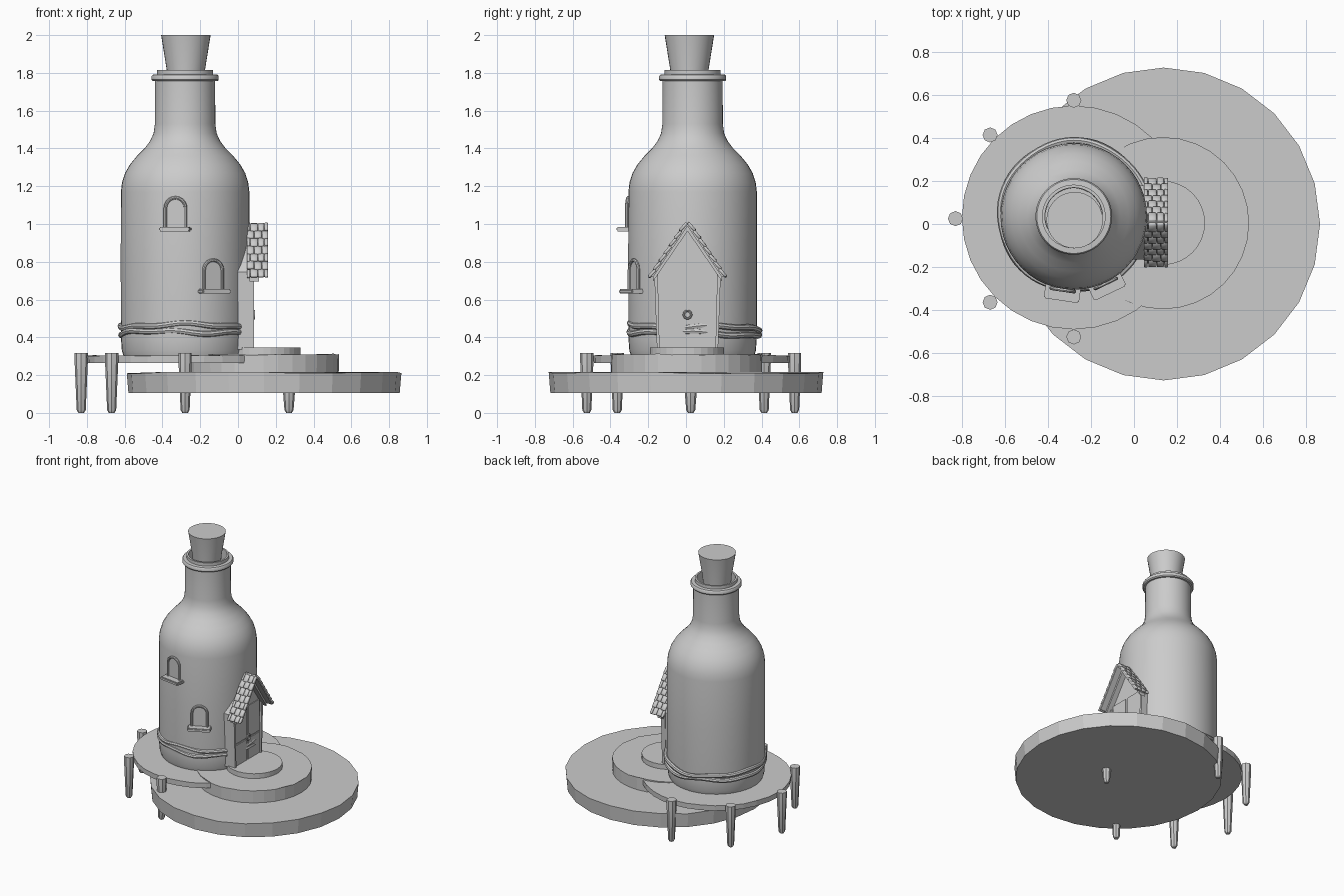
import bpy, bmesh, math, random
from mathutils import Matrix, Vector

if "Cube" in bpy.data.objects:
    bpy.data.objects.remove(bpy.data.objects["Cube"])

random.seed(4)
BX, BY = -0.28, 0.035          # bottle axis
grey = bpy.data.materials.new("plain grey")
grey.diffuse_color = (0.6, 0.6, 0.6, 1)
grey.use_nodes = True
grey.node_tree.nodes["Principled BSDF"].inputs["Base Color"].default_value = grey.diffuse_color


def add(name, bm, smooth=None):
    bmesh.ops.recalc_face_normals(bm, faces=bm.faces)
    me = bpy.data.meshes.new(name)
    bm.to_mesh(me)
    bm.free()
    return link(name, me, smooth)


def link(name, me, smooth=None):
    ob = bpy.data.objects.new(name, me)
    bpy.context.collection.objects.link(ob)
    me.materials.clear()
    me.materials.append(grey)
    if smooth:
        bpy.ops.object.select_all(action='DESELECT')
        ob.select_set(True)
        bpy.context.view_layer.objects.active = ob
        bpy.ops.object.shade_smooth_by_angle(angle=math.radians(smooth))
    return ob


def lathe(name, profile, centre, sides, smooth=None, wobble=0.0):
    """Revolve (radius, z) points around a vertical axis, capping both ends."""
    bm = bmesh.new()
    rings = []
    for r, z in profile:
        ring = []
        for i in range(sides):
            a = 2 * math.pi * i / sides
            dz = random.uniform(-wobble, wobble) if z == profile[-1][1] else 0
            ring.append(bm.verts.new((centre[0] + r * math.cos(a),
                                      centre[1] + r * math.sin(a), z + dz)))
        rings.append(ring)
    for lo, hi in zip(rings, rings[1:]):
        for i in range(sides):
            j = (i + 1) % sides
            bm.faces.new((lo[i], lo[j], hi[j], hi[i]))
    bm.faces.new(rings[0][::-1])
    bm.faces.new(rings[-1])
    return add(name, bm, smooth)


def tube(name, pts, radius, closed=False):
    cu = bpy.data.curves.new(name, 'CURVE')
    cu.dimensions = '3D'
    cu.bevel_depth = radius
    cu.bevel_resolution = 2
    cu.use_fill_caps = True
    sp = cu.splines.new('POLY')
    sp.points.add(len(pts) - 1)
    for p, co in zip(sp.points, pts):
        p.co = (*co, 1)
    sp.use_cyclic_u = closed
    tmp = bpy.data.objects.new(name + "_path", cu)
    me = bpy.data.meshes.new_from_object(tmp)
    bpy.data.objects.remove(tmp)
    return link(name, me, 40)


def box(bm, size, mat):
    bmesh.ops.create_cube(bm, size=1, matrix=mat @ Matrix.Diagonal((*size, 1)))


def prism(bm, outline, x0, x1):
    """Extrude a (y, z) outline along x."""
    a = [bm.verts.new((x0, y, z)) for y, z in outline]
    b = [bm.verts.new((x1, y, z)) for y, z in outline]
    n = len(a)
    bm.faces.new(a)
    bm.faces.new(b[::-1])
    for i in range(n):
        j = (i + 1) % n
        bm.faces.new((a[i], b[i], b[j], a[j]))


# Round decks and doorstep
lathe("large_deck", [(0.718, 0.105), (0.727, 0.213)], (0.138, 0), 24, wobble=0.005)
lathe("middle_deck", [(0.398, 0.20), (0.40, 0.31)], (0.135, 0.004), 32, wobble=0.004)
lathe("door_step", [(0.195, 0.30), (0.195, 0.345)], (0.135, 0.005), 32)
lathe("bottle_deck", [(0.518, 0.264), (0.52, 0.304)], (BX, 0.03), 32, wobble=0.002)

# Posts around the bottle deck
for k in range(6):
    a = math.radians([0, 90, 135, 180, 225, 270][k])
    top = 0.2 if k == 0 else 0.318
    lathe("post_%d" % (k + 1), [(0.015, 0.0), (0.024, 0.015), (0.035, top - 0.05), (0.035, top)],
          (BX + 0.55 * math.cos(a), 0.025 + 0.55 * math.sin(a)), 8, 30)

# Bottle, with an open mouth
lathe("bottle", [(0.325, 0.30), (0.335, 0.33), (0.34, 0.40), (0.341, 0.8), (0.34, 1.17),
                 (0.334, 1.22), (0.318, 1.27), (0.292, 1.315), (0.255, 1.36), (0.215, 1.40),
                 (0.185, 1.44), (0.167, 1.48), (0.16, 1.53), (0.159, 1.757), (0.172, 1.757),
                 (0.178, 1.764), (0.178, 1.782), (0.172, 1.79), (0.148, 1.792), (0.148, 1.816),
                 (0.134, 1.816), (0.132, 1.68)], (BX, BY), 48, 40)
lathe("cork", [(0.09, 1.67), (0.102, 1.82), (0.131, 2.0)], (-0.276, 0.018), 32, 40)

# Wavy rope wound twice around the base
for k, z in enumerate((0.456, 0.422)):
    pts = []
    for i in range(64):
        a = 2 * math.pi * i / 64
        r = 0.343 + 0.008 * math.sin(a + 0.3) + 0.003 * math.sin(5 * a + k)
        h = z + 0.007 * math.sin(3 * a + 2 * k) + 0.005 * math.sin(7 * a + k)
        pts.append((BX + r * math.cos(a), BY + r * math.sin(a), h - 0.008 * math.sin(a)))
    tube("rope_%d" % (k + 1), pts, 0.016, True)

# Arched windows with sills
for k, (deg, z) in enumerate(((-8.5, 0.975), (25.5, 0.645))):
    turn = Matrix.Translation((BX, BY, z)) @ Matrix.Rotation(math.radians(deg), 4, 'Z')
    arch = [(-0.054, 0), (-0.054, 0.11)]
    arch += [(-0.054 * math.cos(t * math.pi / 10), 0.11 + 0.054 * math.sin(t * math.pi / 10))
             for t in range(1, 10)]
    arch += [(0.054, 0.11), (0.054, 0)]
    tube("window_frame_%d" % (k + 1), [turn @ Vector((x, -0.345, h)) for x, h in arch], 0.009)
    bm = bmesh.new()
    bm.faces.new([bm.verts.new(turn @ Vector((x, -0.343, h))) for x, h in arch])
    add("window_pane_%d" % (k + 1), bm)
    bm = bmesh.new()
    box(bm, (0.165, 0.075, 0.024), turn @ Matrix.Translation((0, -0.358, -0.002)))
    bmesh.ops.bevel(bm, geom=bm.edges[:], offset=0.006, segments=2, affect='EDGES')
    add("window_sill_%d" % (k + 1), bm, 40)

# Porch wall
CY = 0.008
bm = bmesh.new()
prism(bm, [(CY - 0.16, 0.335), (CY + 0.16, 0.335), (CY + 0.172, 0.745),
           (CY, 0.99), (CY - 0.172, 0.745)], -0.06, 0.07)
add("porch_wall", bm)

# Double door panels, side posts and lintel
for side, word in ((-1, "left"), (1, "right")):
    for lo, hi, part in ((0.347, 0.505, "lower"), (0.517, 0.755, "upper")):
        bm = bmesh.new()
        wide = 0.142 if part == "lower" else 0.146
        ys = sorted((CY + side * 0.01, CY + side * wide))
        prism(bm, [(ys[0], lo), (ys[1], lo), (ys[1], hi), (ys[0], hi)], 0.065, 0.076)
        add("%s_door_%s_panel" % (word, part), bm)
    bm = bmesh.new()
    y = [CY + side * v for v in (0.148, 0.162, 0.176, 0.158)]
    prism(bm, [(y[0], 0.345), (y[1], 0.345), (y[2], 0.74), (y[3], 0.76)], 0.05, 0.084)
    add("%s_door_post" % word, bm)
    # Gable board under the roof edge
    bm = bmesh.new()
    y = [CY + side * v for v in (0, 0.183, 0.183, 0)]
    prism(bm, [(y[0], 0.99), (y[1], 0.72), (y[2], 0.695), (y[3], 0.962)], 0.06, 0.11)
    add("%s_gable_board" % word, bm)
ring = [(0.085, CY + 0.02 * math.cos(t * math.pi / 8), 0.52 + 0.02 * math.sin(t * math.pi / 8))
        for t in range(16)]
tube("door_ring", ring, 0.006, True)

# Shingled roof: staggered rows on each slope
for side, word in ((-1, "left"), (1, "right")):
    d = Vector((0, side * 0.195, -0.29)).normalized()
    n = Vector((0, side * 0.29, 0.195)).normalized()
    base = Matrix((Vector((1, 0, 0)), d, n)).transposed().to_4x4()
    apex = Vector((0, CY, 1.0))
    bm = bmesh.new()
    box(bm, (0.105, 0.335, 0.012),
        Matrix.Translation(Vector((0.103, 0, 0)) + apex + d * 0.168) @ base)
    add("%s_roof_board" % word, bm)
    bm = bmesh.new()
    for row in range(7):
        cuts = [0.045, 0.085, 0.125, 0.16] if row % 2 else [0.045, 0.065, 0.105, 0.14, 0.16]
        for x0, x1 in zip(cuts, cuts[1:]):
            pos = apex + d * (0.026 + row * 0.049 + random.uniform(-.004, .004)) + n * 0.01
            pos.x = (x0 + x1) / 2
            tilt = Matrix.Rotation(math.radians(7 + random.uniform(-2, 2)), 4, 'X')
            box(bm, (x1 - x0 - 0.003, 0.054, 0.016), Matrix.Translation(pos) @ base @ tilt)
    bmesh.ops.bevel(bm, geom=bm.edges[:], offset=0.004, segments=1, affect='EDGES')
    add("%s_roof_shingles" % word, bm, 50)
